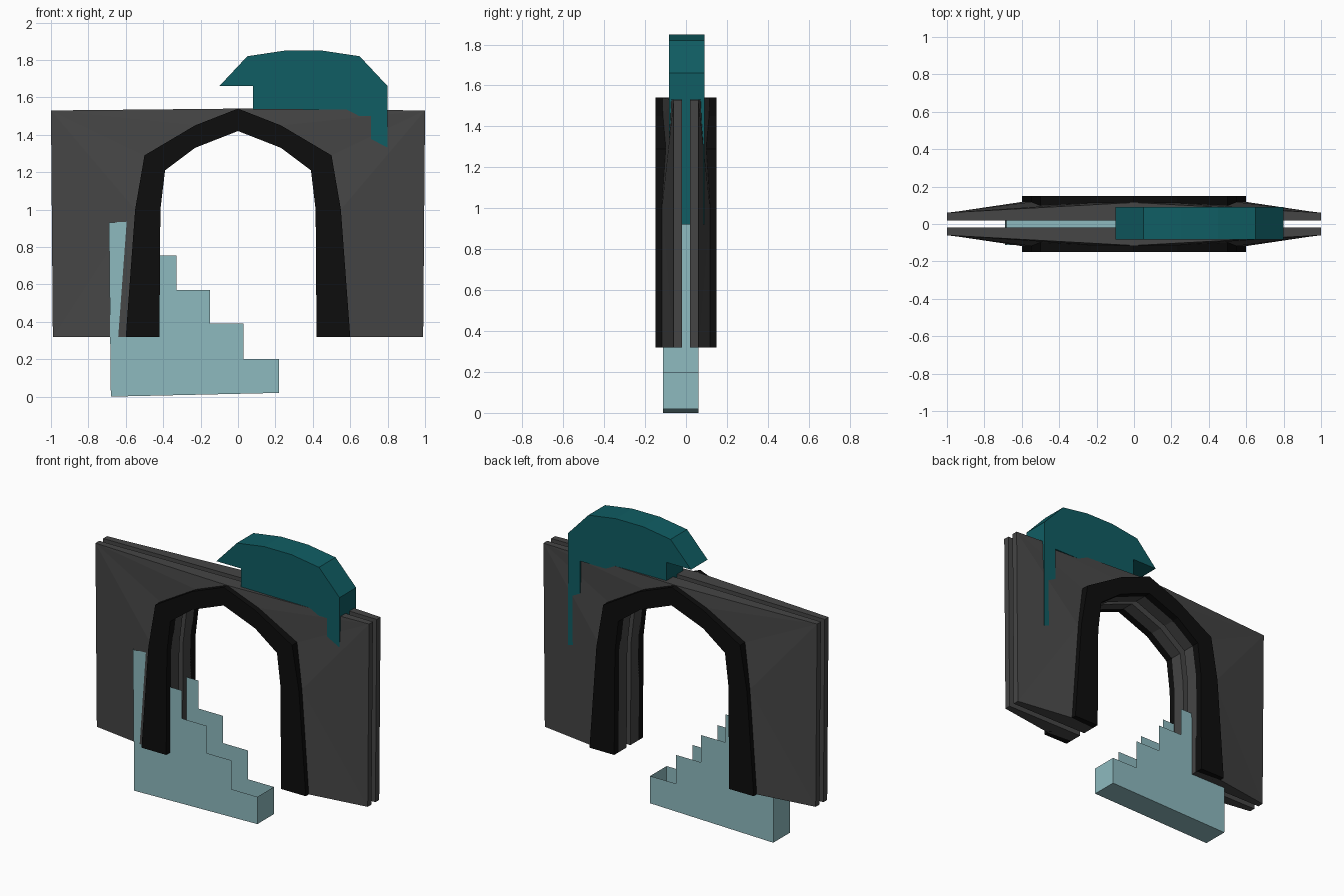
import bpy, bmesh

if "Cube" in bpy.data.objects:
    bpy.data.objects.remove(bpy.data.objects["Cube"])


def material(name, rgb):
    m = bpy.data.materials.new(name)
    m.diffuse_color = (*rgb, 1)
    m.use_nodes = True
    m.node_tree.nodes["Principled BSDF"].inputs["Base Color"].default_value = m.diffuse_color
    return m


def slab(name, front, back, faces, mat, skip=()):
    """Join two matching layers of points; outline edges become side walls, except the skipped ones."""
    bm = bmesh.new()
    f = [bm.verts.new(p) for p in front]
    b = [bm.verts.new(p) for p in back]
    count = {}
    for face in faces:
        bm.faces.new([f[i] for i in face])
        bm.faces.new([b[i] for i in reversed(face)])
        for i, j in zip(face, face[1:] + face[:1]):
            key = (min(i, j), max(i, j))
            count[key] = count.get(key, 0) + 1
    for (i, j), n in count.items():
        if n == 1 and (i, j) not in skip:
            bm.faces.new((f[i], f[j], b[j], b[i]))
    bmesh.ops.recalc_face_normals(bm, faces=bm.faces[:])
    me = bpy.data.meshes.new(name)
    bm.to_mesh(me)
    bm.free()
    me.materials.append(mat)
    ob = bpy.data.objects.new(name, me)
    bpy.context.collection.objects.link(ob)
    return ob


def flat(pts, y):
    return [(p[0], y, p[1]) for p in pts]


def mirrored(half):
    """Complete a right-hand half outline that ends at x = 0."""
    return half + [(-p[0], *p[1:]) for p in reversed(half[:-1])]


wall_mat = material("wall_grey", (0.06, 0.06, 0.06))
trim_mat = material("trim_black", (0.004, 0.004, 0.004))
teal_mat = material("deep_teal", (0.005, 0.11, 0.125))
pale_mat = material("pale_teal", (0.27, 0.49, 0.52))

# Arch outlines: x, z, wall depth
outer = mirrored([(0.60, 0.32, 0.118), (0.55, 1.0, 0.118), (0.50, 1.29, 0.098),
                  (0.23, 1.45, 0.112), (0, 1.54, 0.115)])
inner = mirrored([(0.42, 0.32, 0.105), (0.415, 1.0, 0.105), (0.39, 1.21, 0.1),
                  (0.23, 1.33, 0.1), (0, 1.42, 0.1)])
corners = [(0.99, 0.32, 0.06), (1, 1.53, 0.06), (-0.99, 0.32, 0.06), (-1, 1.53, 0.06)]
arch_faces = [(i, i + 1, i + 10, i + 9) for i in range(8)]

# Wall facets fan out from the corners to the arch
right = [(18, 0, 1), (18, 1, 19), (19, 1, 2), (19, 2, 3), (19, 3, 4)]
left = [tuple(8 - i if i < 9 else i + 2 for i in reversed(t)) for t in right]

for side, s in (("front", -1), ("back", 1)):
    wall = outer + inner + corners
    slab(side + "_wall", [(x, s * y, z) for x, z, y in wall], flat(wall, s * 0.02),
         arch_faces + right + left, wall_mat)
    trim = outer + inner
    slab(side + "_arch_trim", flat(trim, s * 0.15), flat(trim, s * 0.095),
         arch_faces, trim_mat)

# Canopy with a leg running down inside the wall
canopy = [(-0.10, 1.66), (0.05, 1.82), (0.25, 1.85), (0.45, 1.85), (0.65, 1.82), (0.80, 1.66),
          (0.80, 0.92), (0.71, 0.95), (0.71, 1.50), (0.08, 1.50), (0.08, 1.66)]
slab("canopy", flat(canopy, -0.083), flat(canopy, 0.09), [tuple(range(11))], teal_mat)

# Hollow staircase: sides, bottom and ends, open along the steps
stairs = [(0.22, 0.02), (-0.68, 0.0), (-0.69, 0.93), (-0.51, 0.94), (-0.51, 0.755),
          (-0.33, 0.755), (-0.33, 0.57), (-0.15, 0.57), (-0.15, 0.39), (0.03, 0.39),
          (0.03, 0.20), (0.22, 0.20)]
slab("staircase", flat(stairs, -0.112), flat(stairs, 0.06), [tuple(range(12))], pale_mat,
     skip={(i, i + 1) for i in range(2, 11)})
